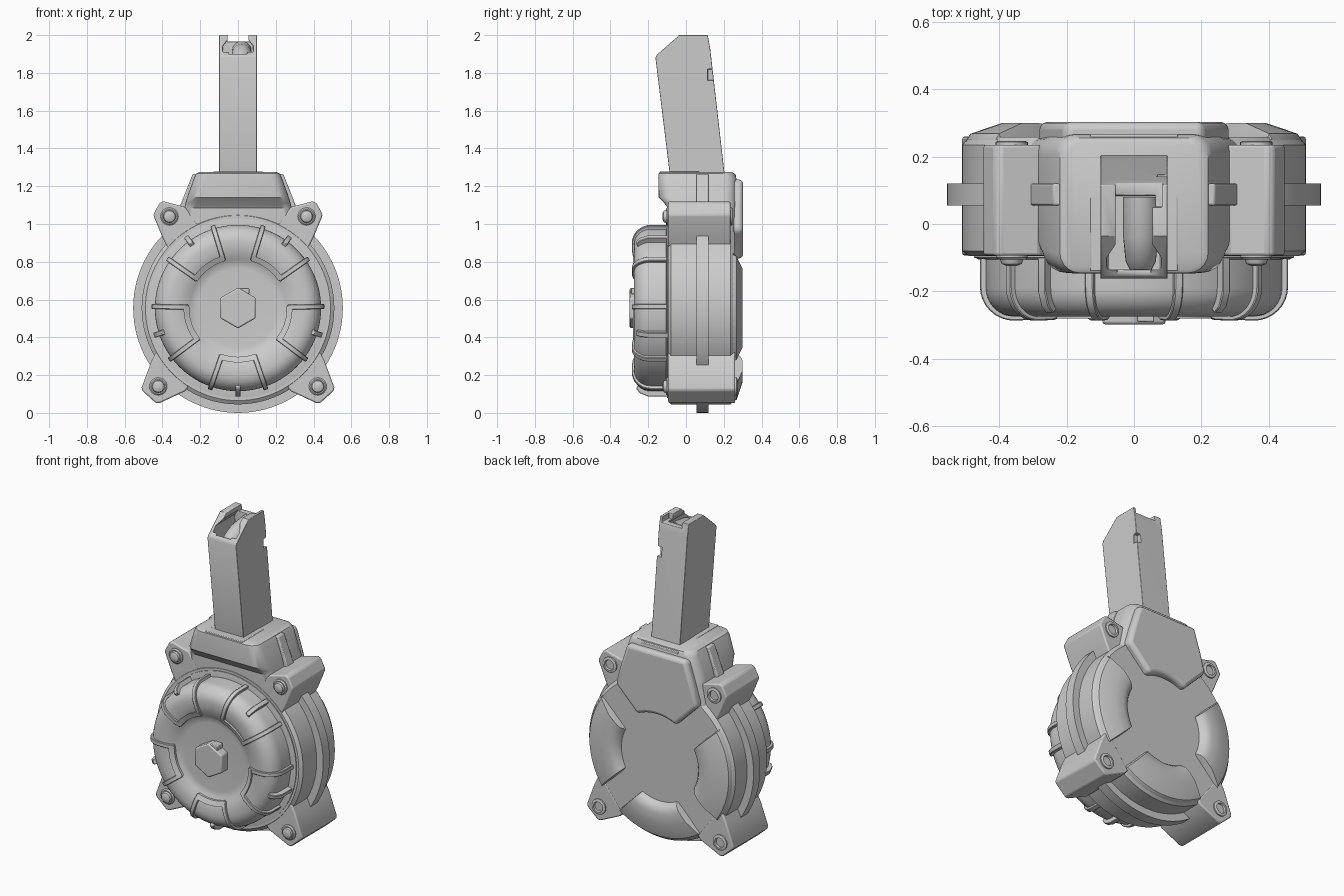
import bpy, bmesh, math
from math import sin, cos, pi, radians

if "Cube" in bpy.data.objects:
    bpy.data.objects.remove(bpy.data.objects["Cube"])

CZ = 0.555  # drum axis height


def make(name, verts, faces, bevel=0.0, segs=2, angle=35):
    me = bpy.data.meshes.new(name)
    bm = bmesh.new()
    vs = [bm.verts.new(v) for v in verts]
    for f in faces:
        bm.faces.new([vs[i] for i in f])
    bmesh.ops.remove_doubles(bm, verts=bm.verts, dist=1e-5)
    bmesh.ops.recalc_face_normals(bm, faces=bm.faces)
    bm.to_mesh(me)
    bm.free()
    ob = bpy.data.objects.new(name, me)
    bpy.context.collection.objects.link(ob)
    if bevel:
        m = ob.modifiers.new("bevel", 'BEVEL')
        m.width, m.segments, m.limit_method, m.angle_limit = bevel, segs, 'ANGLE', radians(30)
    bpy.ops.object.select_all(action='DESELECT')
    bpy.context.view_layer.objects.active = ob
    ob.select_set(True)
    bpy.ops.object.shade_smooth_by_angle(angle=radians(angle))
    return ob


def loft(name, rings, **kw):
    n = len(rings[0])
    faces = [(i * n + j, i * n + (j + 1) % n, (i + 1) * n + (j + 1) % n, (i + 1) * n + j)
             for i in range(len(rings) - 1) for j in range(n)]
    faces += [tuple(range(n)), tuple(range((len(rings) - 1) * n, len(rings) * n))]
    return make(name, [v for r in rings for v in r], faces, **kw)


def lathe(name, profile, cx=0, cz=CZ, seg=96, **kw):
    """Revolve (radius, y) points about a y-directed axis."""
    return loft(name, [[(cx + r * cos(2 * pi * j / seg), y, cz + r * sin(2 * pi * j / seg))
                        for j in range(seg)] for r, y in profile], **kw)


def prism(name, pts, y0, y1, **kw):
    return loft(name, [[(x, y, z) for x, z in pts] for y in (y0, y1)], **kw)


def prism_x(name, pts, x0, x1, **kw):
    return loft(name, [[(x, y, z) for y, z in pts] for x in (x0, x1)], **kw)


def radial(name, profile, deg, w, **kw):
    """Extrude an (r, y) outline sideways, standing at an angle around the drum."""
    a = radians(deg)
    return loft(name, [[(r * cos(a) - s * w * sin(a), y, CZ + r * sin(a) + s * w * cos(a))
                        for r, y in profile] for s in (-1, 1)], **kw)


def rrect(z, hx, y0, y1, rad, n=5):
    pts = []
    for k, (sx, y) in enumerate(((1, y1 - rad), (-1, y1 - rad), (-1, y0 + rad), (1, y0 + rad))):
        for i in range(n + 1):
            a = pi / 2 * (k + i / n)
            pts.append((sx * (hx - rad) + rad * cos(a), y + rad * sin(a), z))
    return pts


# drum body and middle flange
lathe("drum_body", [(0.49, -0.095), (0.51, -0.08), (0.51, 0.235), (0.49, 0.258)])
lathe("middle_flange", [(0.555, 0.055), (0.555, 0.12)], angle=30)

# domed front cover with a dished middle
arc = [(0.355 + 0.085 * cos(t * pi / 16), -0.19 - 0.085 * sin(t * pi / 16)) for t in range(9)]
dome = [(0.44, -0.08)] + arc + [(0.32, -0.274), (0.285, -0.265), (0.255, -0.25), (0.235, -0.24), (0.21, -0.238)]
lathe("front_cover", dome)
lathe("cover_lip", [(0.475, -0.09), (0.475, -0.1), (0.44, -0.105)])

# hexagonal winding knob
hexa = [(0.108 * cos(pi / 6 + k * pi / 3), CZ + 0.108 * sin(pi / 6 + k * pi / 3)) for k in range(6)]
prism("winding_knob", hexa, -0.22, -0.298, bevel=0.008)
prism("knob_pointer", [(0.01, 0.63), (0.06, 0.63), (0.06, 0.66), (0.01, 0.66)], -0.22, -0.29, bevel=0.004)

# grip ribs: five U-shaped brackets with a nub in the mouth of each
outer = [(0.457, -0.08)] + [(0.355 + 0.102 * cos(t * pi / 16), -0.187 - 0.1 * sin(t * pi / 16)) for t in range(9)]
rib = outer + [(0.3, -0.284), (0.262, -0.268), (0.262, -0.235), (0.34, -0.2), (0.4, -0.08)]
nub = [(0.468, -0.09), (0.468, -0.2), (0.45, -0.245), (0.425, -0.265), (0.405, -0.25), (0.41, -0.09)]
for k in range(5):
    c = 54 + 72 * k
    for s in (-1, 1):
        radial("bracket_rib", rib, c + s * 19, 0.013, bevel=0.003, segs=1)
    radial("grip_nub", nub, c, 0.014, bevel=0.003, segs=1)
    ring = []
    for t in range(13):
        a = radians(c - 20 + 40 * t / 12)
        ring.append([(r * cos(a), y, CZ + r * sin(a)) for r, y in
                     ((0.258, -0.23), (0.258, -0.266), (0.288, -0.28), (0.288, -0.24))])
    loft("bracket_arc", ring)

# raised pads on the back (left, right, bottom)
section = [(0.265, 0.25), (0.272, 0.266), (0.288, 0.286), (0.31, 0.297), (0.33, 0.3),
           (0.39, 0.3), (0.485, 0.268), (0.497, 0.25)]
for c in (0, 180, 270):
    N = 20
    ends = [(-1, 0.25), (-0.965, None)]
    cols = ends + [(-0.965 + 1.93 * i / N, None) for i in range(1, N)] + [(0.965, None), (1, 0.25)]
    rings = []
    for t, flat in cols:
        row = []
        for r, y in section:
            a = radians(c) + t * (pi / 4 - math.asin(0.08 / r))
            row.append((r * cos(a), flat or y, CZ + r * sin(a)))
        rings.append(row + [(row[-1][0], 0.24, row[-1][2]), (row[0][0], 0.24, row[0][2])])
    loft("back_pad", rings)

# top back pad running up the neck
half = [(0.205, 1.235), (0.255, 1.08), (0.285, 0.965), (0.15, 0.83)]
inner = [(0.29 * cos(radians(a)), CZ + 0.29 * sin(radians(a))) for a in range(62, 120, 7)]
prism("top_back_pad", half + inner + [(-x, z) for x, z in half[::-1]], 0.2, 0.302, bevel=0.022, segs=3)

# neck block, its side rib and the plate under the column
loft("neck_block", [rrect(0.86, 0.33, -0.088, 0.25, 0.03), rrect(1.085, 0.285, -0.095, 0.262, 0.05),
                    rrect(1.11, 0.278, -0.115, 0.266, 0.06), rrect(1.14, 0.27, -0.145, 0.268, 0.07),
                    rrect(1.245, 0.232, -0.147, 0.266, 0.06), rrect(1.268, 0.22, -0.145, 0.255, 0.06),
                    rrect(1.275, 0.205, -0.135, 0.24, 0.05)])
prism("neck_rib", [(-0.33, 1.03), (0.33, 1.03), (0.305, 1.1), (0.24, 1.265), (-0.24, 1.265), (-0.305, 1.1)],
      0.055, 0.12, bevel=0.006)
prism_x("column_plate", [(-0.14, 1.2), (0.266, 1.2), (0.266, 1.262), (0.05, 1.278), (-0.14, 1.278)],
        -0.13, 0.13, bevel=0.004)

# corner bosses with bolts
upper = [(0.2, 0.98), (0.28, 1.09), (0.395, 1.12), (0.415, 1.112), (0.448, 1.05), (0.444, 1.035), (0.4, 0.93), (0.36, 0.85)]
lower = [(0.26, 0.14), (0.28, 0.115), (0.415, 0.052), (0.435, 0.052), (0.508, 0.118), (0.51, 0.135), (0.46, 0.27), (0.42, 0.35)]
for s in (-1, 1):
    for nm, pts, bx, bz, yb in (("upper", upper, 0.363, 1.04, 0.235), ("lower", lower, 0.422, 0.14, 0.26)):
        prism(nm + "_boss", [(s * x, z) for x, z in pts], -0.094, yb, bevel=0.008)
        lathe(nm + "_bolt_head", [(0.047, -0.08), (0.047, -0.1), (0.04, -0.106), (0.034, -0.106), (0.03, -0.118),
                                  (0.016, -0.124)], s * bx, bz, 24)
        lathe(nm + "_bolt_socket", [(0.048, yb - 0.02), (0.048, yb + 0.008), (0.04, yb + 0.012), (0.032, yb + 0.012),
                                    (0.028, yb - 0.006), (0.018, yb - 0.006)], s * bx, bz, 24)

# slanted feed column, slotted at the top
column = prism_x("feed_column", [(-0.083, 1.24), (0.207, 1.24), (0.128, 1.93), (0.115, 2.0), (-0.035, 2.0),
                                 (-0.155, 1.895), (-0.162, 1.88)], -0.1, 0.1)


def cut(cutter):
    cutter.hide_render = True
    cutter.hide_viewport = False
    cutter.display_type = 'WIRE'
    m = column.modifiers.new("cut", 'BOOLEAN')
    m.operation, m.solver, m.object = 'DIFFERENCE', 'EXACT', cutter


cut(prism("slot_cutter", [(-0.075, 1.84), (0.075, 1.84), (0.082, 1.94), (0.055, 1.975), (0.055, 2.1),
                          (-0.055, 2.1), (-0.055, 1.975), (-0.082, 1.94)], -0.135, 0.085))
cut(prism("front_gap_cutter", [(-0.05, 1.9), (0.05, 1.9), (0.05, 2.1), (-0.05, 2.1)], -0.3, -0.1))
cut(prism("rear_gap_cutter", [(-0.055, 1.965), (0.085, 1.965), (0.085, 1.99), (0.055, 2.1), (-0.055, 2.1)], 0.05, 0.3))
cut(prism_x("catch_cutter", [(0.115, 1.76), (0.2, 1.76), (0.2, 1.82), (0.115, 1.82)], 0.07, 0.2))
b = column.modifiers.new("bevel", 'BEVEL')
b.width, b.segments, b.limit_method, b.angle_limit = 0.012, 2, 'ANGLE', radians(50)

# rounded follower inside the slot
loft("follower", [[(0.02 + w * cos(pi * i / 12), y, z + w * sin(pi * i / 12)) for i in range(13)]
                  for y, z, w in ((-0.14, 1.855, 0.03), (-0.11, 1.875, 0.045), (-0.04, 1.9, 0.052), (0.08, 1.915, 0.052))])
